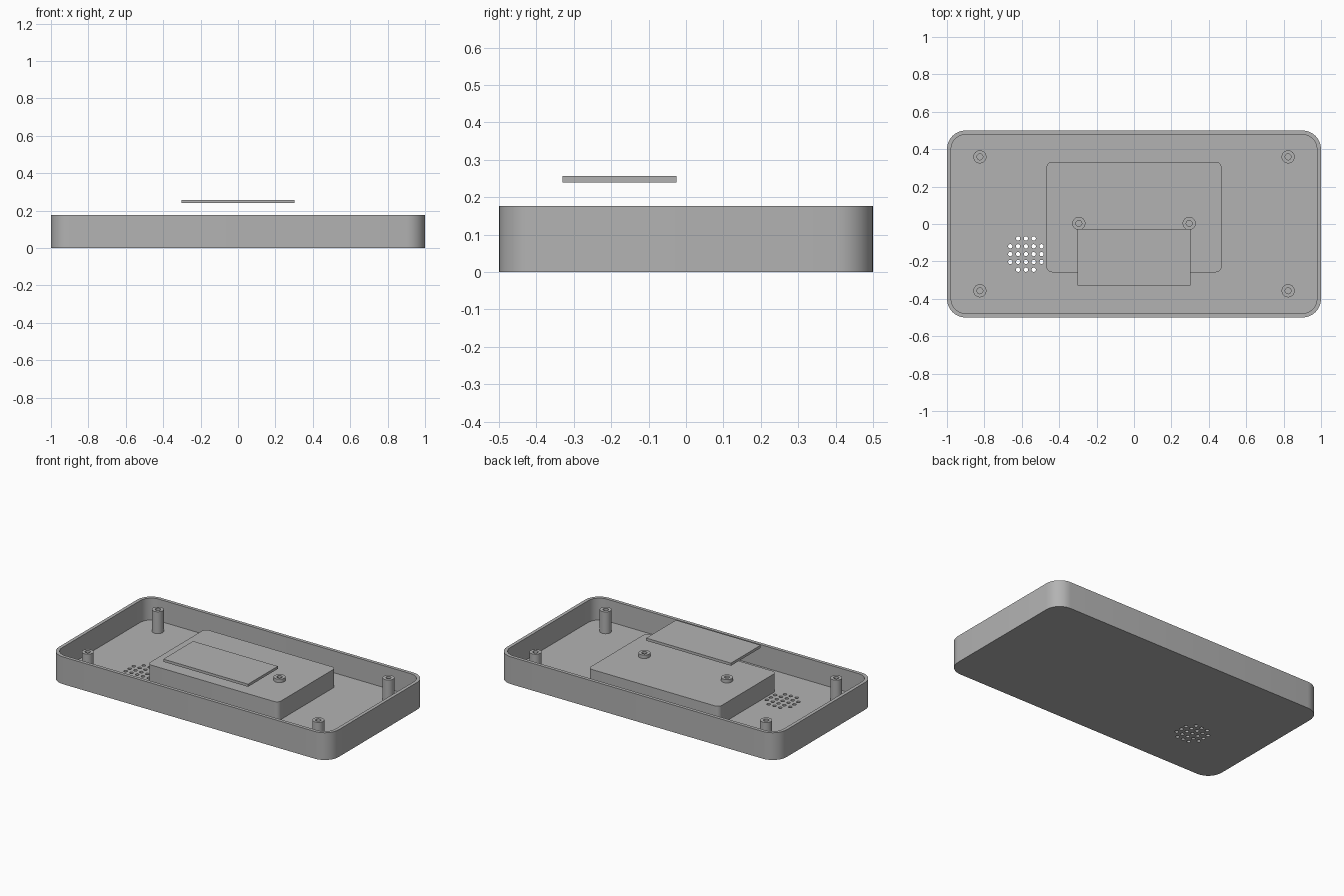
import bpy, bmesh
from math import cos, sin, pi, radians

if "Cube" in bpy.data.objects:
    bpy.data.objects.remove(bpy.data.objects["Cube"], do_unlink=True)

# One plain grey plastic for every part
grey = bpy.data.materials.new("grey_plastic")
grey.use_nodes = True
colour = (0.45, 0.45, 0.45, 1)
grey.diffuse_color = colour
grey.node_tree.nodes["Principled BSDF"].inputs["Base Color"].default_value = colour

RIM, FLOOR, BLOCK_TOP = 0.176, 0.035, 0.154


def finish(name, bm, smooth=True):
    bmesh.ops.recalc_face_normals(bm, faces=bm.faces)
    mesh = bpy.data.meshes.new(name)
    bm.to_mesh(mesh)
    bm.free()
    mesh.materials.append(grey)
    obj = bpy.data.objects.new(name, mesh)
    bpy.context.collection.objects.link(obj)
    if smooth:
        shade(obj)
    return obj


def shade(obj):
    bpy.ops.object.select_all(action='DESELECT')
    obj.select_set(True)
    bpy.context.view_layer.objects.active = obj
    bpy.ops.object.shade_smooth_by_angle(angle=radians(30))


def rounded_slab(name, x0, x1, y0, y1, z0, z1, radius, steps=8):
    """Upright prism over a rectangle with rounded corners."""
    bm = bmesh.new()
    corners = [(x1, y1, -1, -1), (x0, y1, 1, -1), (x0, y0, 1, 1), (x1, y0, -1, 1)]
    verts = []
    for k, (x, y, sx, sy) in enumerate(corners):
        for i in range(steps + 1):
            a = (k + i / steps) * pi / 2
            verts.append(bm.verts.new((x + sx * radius + radius * cos(a),
                                       y + sy * radius + radius * sin(a), z0)))
    face = bm.faces.new(verts)
    top = bmesh.ops.extrude_face_region(bm, geom=[face], use_keep_orig=True)["geom"]
    bmesh.ops.translate(bm, vec=(0, 0, z1 - z0),
                        verts=[v for v in top if isinstance(v, bmesh.types.BMVert)])
    return finish(name, bm)


def screw_post(name, x, y, z0, z1, hole_bottom, outer=0.035, inner=0.016):
    """Round boss with a blind screw hole."""
    bm = bmesh.new()
    profile = [(0, z0), (outer, z0), (outer, z1), (inner, z1),
               (inner, hole_bottom), (0, hole_bottom)]
    verts = [bm.verts.new((r, 0, z)) for r, z in profile]
    edges = [bm.edges.new(pair) for pair in zip(verts, verts[1:])]
    bmesh.ops.spin(bm, geom=verts + edges, cent=(0, 0, 0), axis=(0, 0, 1),
                   angle=2 * pi, steps=32)
    bmesh.ops.remove_doubles(bm, verts=bm.verts, dist=0.0001)
    bmesh.ops.translate(bm, vec=(x, y, 0), verts=bm.verts)
    return finish(name, bm)


def cut(obj, cutter):
    mod = obj.modifiers.new("cut", 'BOOLEAN')
    mod.operation = 'DIFFERENCE'
    mod.solver = 'EXACT'
    mod.object = cutter
    bpy.ops.object.select_all(action='DESELECT')
    obj.select_set(True)
    bpy.context.view_layer.objects.active = obj
    # Apply before the edge-angle shading so the cut stays clean
    bpy.ops.object.modifier_move_to_index(modifier=mod.name, index=0)
    bpy.ops.object.modifier_apply(modifier=mod.name)
    bpy.data.objects.remove(cutter, do_unlink=True)


# Open tray with rounded corners
tray = rounded_slab("tray", -1, 1, -0.5, 0.5, 0, RIM, 0.1)
cut(tray, rounded_slab("tray_cavity", -0.978, 0.978, -0.478, 0.478, FLOOR, 0.4, 0.078))

# Sound holes: square grid without its corners, through the floor
bm = bmesh.new()
pitch = 0.0418
for i in range(-2, 3):
    for j in range(-2, 3):
        if abs(i) + abs(j) == 4:
            continue
        ring = bmesh.ops.create_cone(bm, cap_ends=True, segments=16, radius1=0.0115,
                                     radius2=0.0115, depth=0.2)["verts"]
        bmesh.ops.translate(bm, vec=(-0.578 + i * pitch, -0.161 + j * pitch, 0), verts=ring)
cut(tray, finish("sound_holes", bm, smooth=False))
shade(tray)

# Raised block on the floor
rounded_slab("raised_block", -0.468, 0.468, -0.258, 0.332, FLOOR - 0.005, BLOCK_TOP, 0.03)

# Corner posts and the two short posts on the block
for sx, side in ((1, "left"), (-1, "right")):
    for y, end in ((-0.357, "front"), (0.359, "back")):
        screw_post(f"{end}_{side}_post", sx * 0.824, y, FLOOR - 0.005, RIM, FLOOR + 0.01)
    screw_post(f"{side}_block_post", sx * 0.295, 0.003, BLOCK_TOP - 0.005, RIM, BLOCK_TOP + 0.001)

# Thin plate hovering above the block
bm = bmesh.new()
bmesh.ops.create_cube(bm, size=1)
bmesh.ops.scale(bm, vec=(0.606, 0.304, 0.017), verts=bm.verts)
bmesh.ops.translate(bm, vec=(0, -0.178, 0.2485), verts=bm.verts)
finish("floating_plate", bm, smooth=False)
